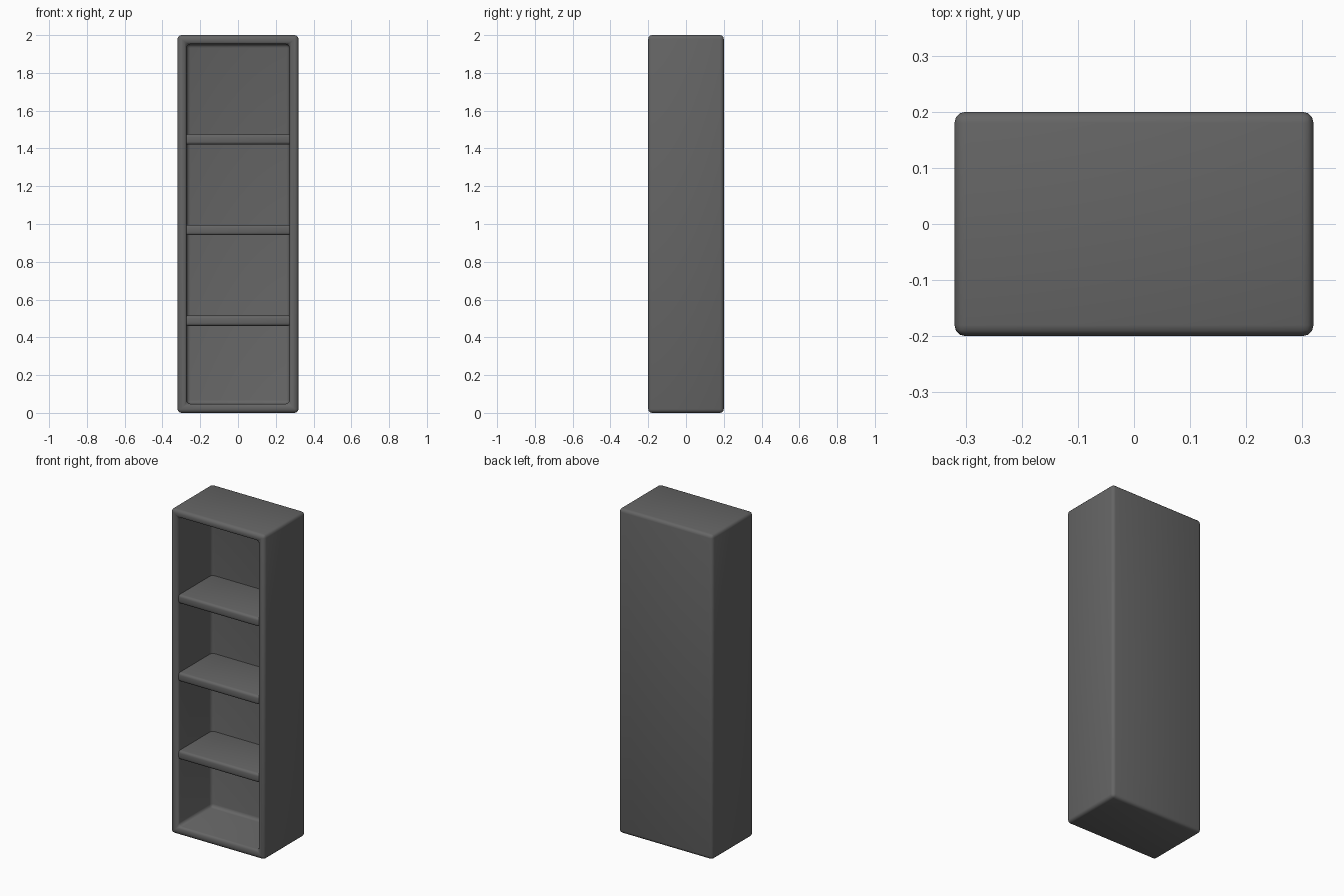
import bpy, bmesh
from mathutils import Vector

WIDTH, DEPTH, HEIGHT = 0.64, 0.40, 2.0
WALL = 0.068

old = bpy.data.objects.get("Cube")
if old:
    bpy.data.objects.remove(old, do_unlink=True)

# Single dark grey finish
grey = bpy.data.materials.new("dark_grey")
grey.use_nodes = True
colour = (0.13, 0.13, 0.13, 1)
grey.diffuse_color = colour
grey.node_tree.nodes["Principled BSDF"].inputs["Base Color"].default_value = colour


def box(size, centre):
    bm = bmesh.new()
    bmesh.ops.create_cube(bm, size=1)
    bmesh.ops.scale(bm, vec=size, verts=bm.verts)
    bmesh.ops.translate(bm, vec=centre, verts=bm.verts)
    return bm


def finish(bm, name, bevel):
    for face in bm.faces:
        face.smooth = True
    mesh = bpy.data.meshes.new(name)
    bm.to_mesh(mesh)
    bm.free()
    mesh.materials.append(grey)
    obj = bpy.data.objects.new(name, mesh)
    bpy.context.collection.objects.link(obj)
    mod = obj.modifiers.new("rounded_edges", "BEVEL")
    mod.width = bevel
    mod.segments = 3
    mod.limit_method = "ANGLE"
    return obj


# Cabinet: a box whose front is inset and pushed back to form the recess
bm = box((WIDTH, DEPTH, HEIGHT), (0, 0, HEIGHT / 2))
bm.faces.ensure_lookup_table()
bm.normal_update()
front = min(bm.faces, key=lambda f: f.calc_center_median().y)
bmesh.ops.inset_region(bm, faces=[front], thickness=WALL)
pushed = bmesh.ops.extrude_discrete_faces(bm, faces=[front])["faces"][0]
bmesh.ops.translate(bm, vec=Vector((0, DEPTH - WALL, 0)), verts=pushed.verts)
bmesh.ops.recalc_face_normals(bm, faces=bm.faces)
finish(bm, "cabinet", 0.02)

# Three evenly spaced shelves, let into the walls
for i, name in enumerate(("lower_shelf", "middle_shelf", "upper_shelf")):
    z = 0.488 + 0.48 * i
    finish(box((0.56, 0.36, 0.055), (0, -0.01, z)), name, 0.015)
